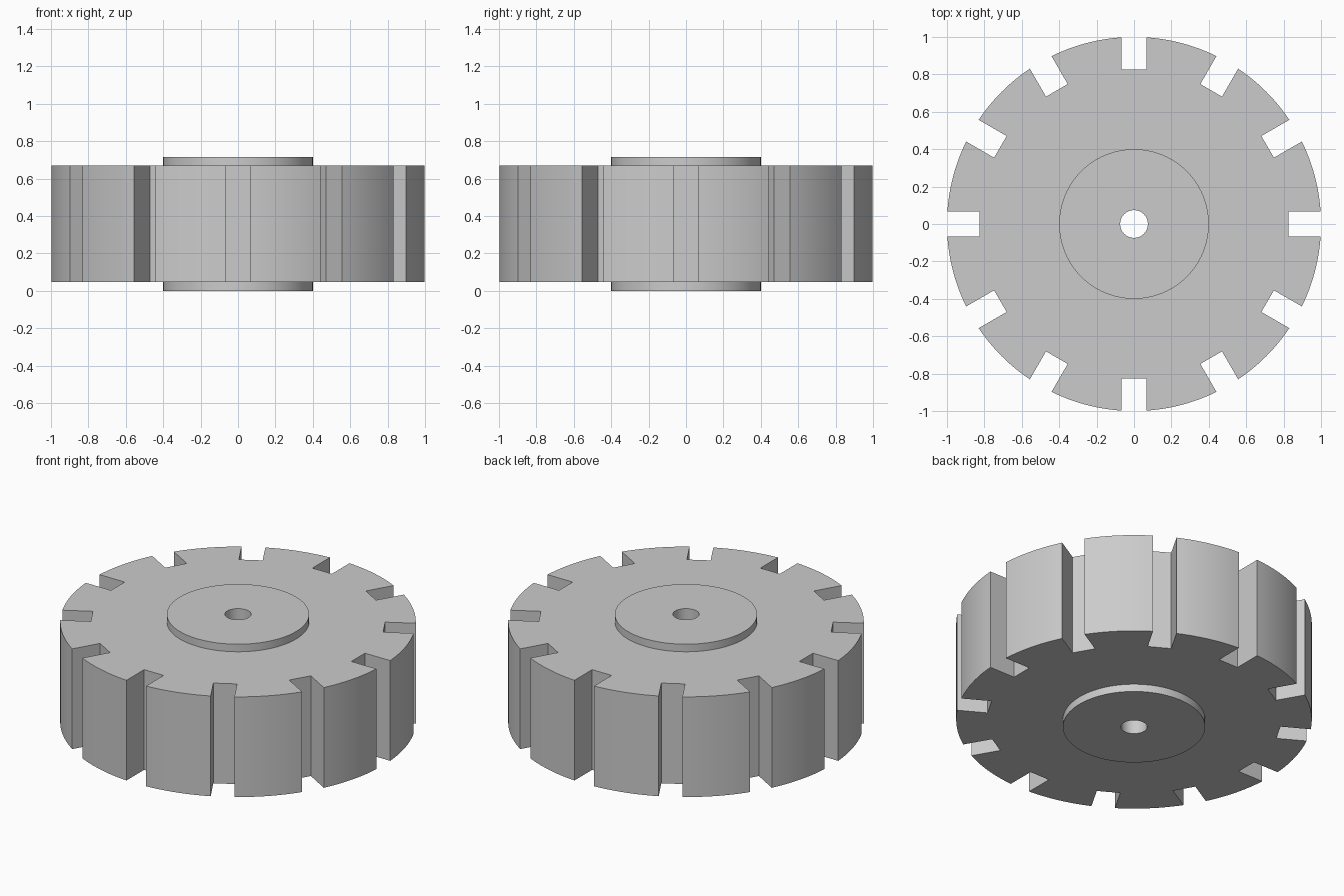
import bpy, bmesh, math
from mathutils import Matrix

if "Cube" in bpy.data.objects:
    bpy.data.objects.remove(bpy.data.objects["Cube"], do_unlink=True)

SLOTS = 12
STEPS = 8                       # arc steps per slot sector
R_BORE, R_HUB, R_OUT, R_FLOOR = 0.074, 0.4, 1.0, 0.825
HALF_SLOT = 0.067
HEIGHT, Z0, Z1 = 0.716, 0.047, 0.669

grey = bpy.data.materials.new("plain grey")
grey.use_nodes = True
grey.diffuse_color = (0.6, 0.6, 0.6, 1)
grey.node_tree.nodes["Principled BSDF"].inputs["Base Color"].default_value = (0.6, 0.6, 0.6, 1)


def finish(bm, name):
    bmesh.ops.remove_doubles(bm, verts=bm.verts, dist=1e-4)
    bmesh.ops.recalc_face_normals(bm, faces=bm.faces)
    mesh = bpy.data.meshes.new(name)
    bm.to_mesh(mesh)
    bm.free()
    mesh.materials.append(grey)
    obj = bpy.data.objects.new(name, mesh)
    bpy.context.collection.objects.link(obj)
    bpy.ops.object.select_all(action='DESELECT')
    obj.select_set(True)
    bpy.context.view_layer.objects.active = obj
    bpy.ops.object.shade_smooth_by_angle(angle=math.radians(30))
    return obj


def arc(radius, a, b, n):
    return [(radius * math.cos(a + (b - a) * i / n),
             radius * math.sin(a + (b - a) * i / n)) for i in range(n + 1)]


# Hub with bore: a turned profile, open only where the rim joins it
bm = bmesh.new()
profile = [(R_HUB, Z1), (R_HUB, HEIGHT), (R_BORE, HEIGHT),
           (R_BORE, 0), (R_HUB, 0), (R_HUB, Z0)]
verts = [bm.verts.new((r, 0, z)) for r, z in profile]
edges = [bm.edges.new(pair) for pair in zip(verts, verts[1:])]
bmesh.ops.spin(bm, geom=verts + edges, cent=(0, 0, 0), axis=(0, 0, 1),
               angle=2 * math.pi, steps=SLOTS * STEPS, use_duplicate=False)
# Start on the same seam as the rim sectors
bmesh.ops.rotate(bm, verts=bm.verts, cent=(0, 0, 0),
                 matrix=Matrix.Rotation(math.pi / SLOTS, 3, 'Z'))
finish(bm, "hub")

# Slotted rim: one sector around a square slot, repeated in a circle
half = math.pi / SLOTS
lip = math.asin(HALF_SLOT / R_OUT)
outer = (arc(R_OUT, -half, -lip, 6)
         + [(R_FLOOR, -HALF_SLOT), (R_FLOOR, HALF_SLOT)]
         + arc(R_OUT, lip, half, 6))
inner = arc(R_HUB, half, -half, STEPS)

bm = bmesh.new()
for k in range(SLOTS):
    turn = Matrix.Rotation(2 * math.pi * k / SLOTS, 3, 'Z')
    low, high = ([bm.verts.new(turn @ bm_co) for bm_co in
                  [Matrix.Translation((x, y, z)).translation for x, y in outer + inner]]
                 for z in (Z0, Z1))
    bm.faces.new(high)
    bm.faces.new(low[::-1])
    for i in range(len(outer) - 1):
        bm.faces.new((low[i], low[i + 1], high[i + 1], high[i]))
finish(bm, "slotted_rim")
